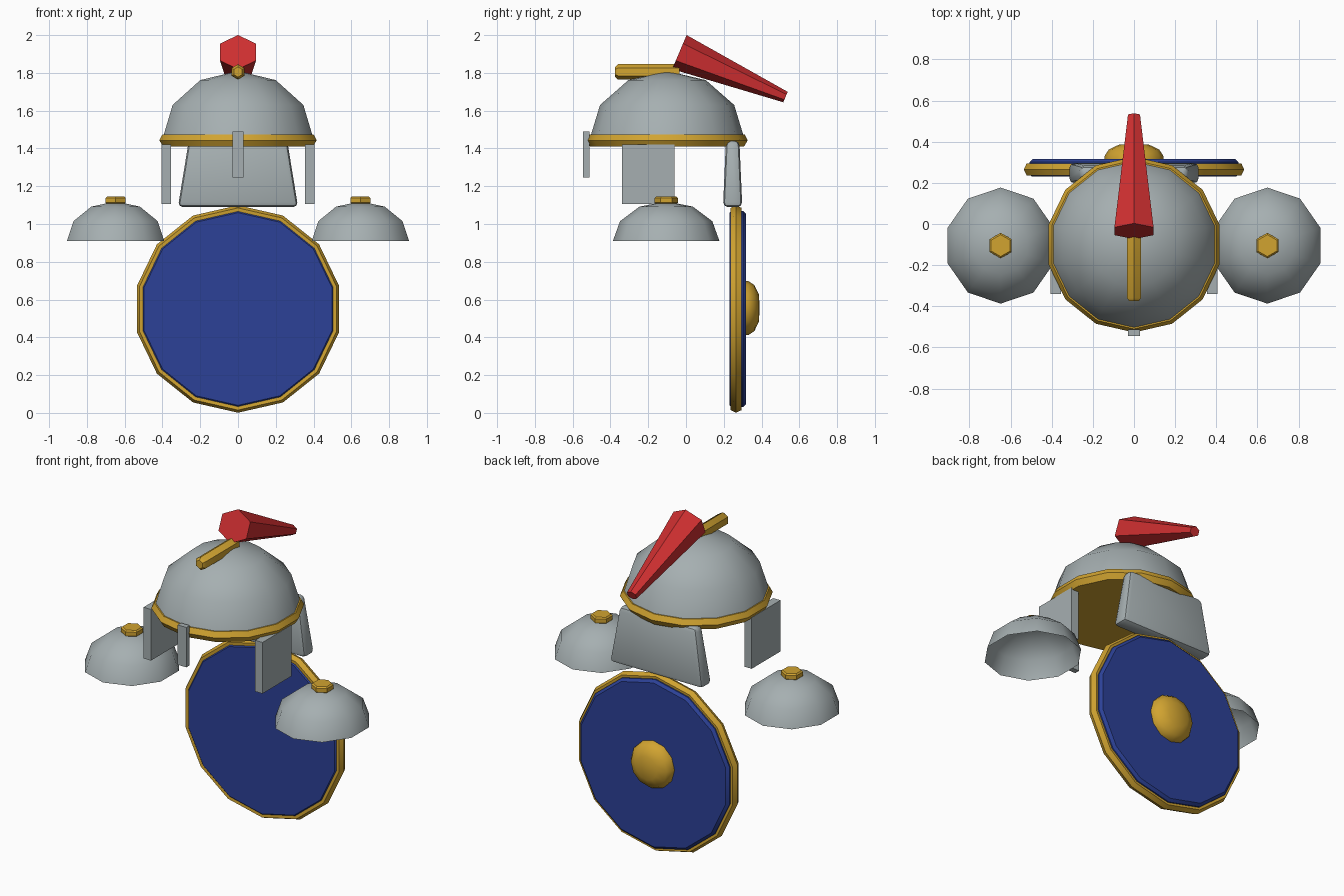
import bpy, bmesh, math
from mathutils import Matrix

cube = bpy.data.objects.get("Cube")
if cube:
    bpy.data.objects.remove(cube, do_unlink=True)


def material(name, rgb):
    m = bpy.data.materials.new(name)
    m.use_nodes = True
    m.diffuse_color = (*rgb, 1)
    m.node_tree.nodes["Principled BSDF"].inputs["Base Color"].default_value = (*rgb, 1)
    return m


steel = material("steel_grey", (0.38, 0.43, 0.44))
gold = material("gold", (0.64, 0.37, 0.03))
blue = material("shield_blue", (0.025, 0.053, 0.31))
red = material("plume_red", (0.62, 0.028, 0.03))


def finish(name, bm, mat, angle=40):
    bmesh.ops.recalc_face_normals(bm, faces=bm.faces)
    mesh = bpy.data.meshes.new(name)
    bm.to_mesh(mesh)
    bm.free()
    mesh.materials.append(mat)
    ob = bpy.data.objects.new(name, mesh)
    bpy.context.collection.objects.link(ob)
    bpy.ops.object.select_all(action='DESELECT')
    ob.select_set(True)
    bpy.context.view_layer.objects.active = ob
    bpy.ops.object.shade_smooth_by_angle(angle=math.radians(angle))
    return ob


def lathe(name, profile, sides, mat, centre, tilt=0.0, wide=1.0):
    """Turn (radius, height) points about local z, then tilt about x."""
    bm = bmesh.new()
    rings = []
    for r, h in profile:
        if r == 0:
            rings.append([bm.verts.new((0, 0, h))] * sides)
            continue
        angles = [math.pi / 2 + math.tau * i / sides for i in range(sides)]
        rings.append([bm.verts.new((wide * r * math.cos(a), r * math.sin(a), h)) for a in angles])
    for low, high in zip(rings, rings[1:]):
        for i in range(sides):
            j = (i + 1) % sides
            corners = list(dict.fromkeys((low[i], low[j], high[j], high[i])))
            bm.faces.new(corners)
    bm.transform(Matrix.Translation(centre) @ Matrix.Rotation(tilt, 4, 'X'))
    return finish(name, bm, mat)


def plate(name, lo, hi, mat, top=(1, 1), bevel=0.0):
    """Box between two corners, with its top scaled in x and y."""
    bm = bmesh.new()
    bmesh.ops.create_cube(bm, size=1)
    for v in bm.verts:
        if v.co.z > 0:
            v.co.x *= top[0]
            v.co.y *= top[1]
        for k in range(3):
            v.co[k] = (lo[k] + hi[k]) / 2 + v.co[k] * (hi[k] - lo[k])
    if bevel:
        bmesh.ops.bevel(bm, geom=bm.edges[:], offset=bevel, segments=2,
                        profile=0.5, affect='EDGES')
    return finish(name, bm, mat)


def dome(radius, height):
    steps = [math.radians(a) for a in (0, 30, 60)]
    return [(radius * math.cos(a), height * math.sin(a)) for a in steps] + [(0, height)]


BACK = -math.pi / 2  # local z points to the back

# Helmet: bowl, closed brim, nose guard, neck guard, cheek guards
lathe("helmet_bowl", dome(0.41, 0.36), 14, steel, (0, -0.1, 1.45))
lathe("helmet_brim", [(0, -0.033), (0.407, -0.033), (0.427, 0), (0.41, 0.032), (0, 0.032)],
      14, gold, (0, -0.1, 1.443))
plate("nose_guard", (-0.03, -0.545, 1.245), (0.03, -0.512, 1.49), steel)
plate("neck_guard", (-0.318, 0.196, 1.09), (0.318, 0.298, 1.44), steel, (0.82, 0.7), 0.025)

# Crest holder and plume
lathe("crest_holder", [(0, 0), (0.027, 0), (0.041, 0.015), (0.041, 0.34), (0, 0.34)],
      6, gold, (0, -0.375, 1.805), BACK, 0.95)
lathe("plume", [(0, 0), (0.098, 0), (0.03, 0.61), (0, 0.61)],
      6, red, (0, -0.035, 1.91), math.atan2(-0.562, -0.238), 1.12)

# Paired cheek guards and shoulder guards
for side, s in (("left", 1), ("right", -1)):
    inner, outer = sorted((s * 0.355, s * 0.405))
    plate(side + "_cheek_guard", (inner, -0.34, 1.105), (outer, -0.06, 1.42), steel)
    x = s * 0.648
    lathe(side + "_shoulder_guard", dome(0.282, 0.21), 10, steel, (x, -0.105, 0.91), 0, 0.96)
    lathe(side + "_shoulder_stud",
          [(0, 0), (0.05, 0), (0.062, 0.01), (0.062, 0.034), (0.053, 0.042), (0, 0.042)],
          6, gold, (x, -0.105, 1.103))

# Round shield: board, rim ring and boss on the back
lathe("shield_board", [(0, 0), (0.51, 0), (0.52, 0.01), (0.52, 0.072), (0.504, 0.087), (0, 0.087)],
      14, blue, (0, 0.23, 0.55), BACK)
rim = [(0.51, -0.028), (0.535, -0.03), (0.549, 0), (0.535, 0.03), (0.51, 0.028), (0.51, -0.028)]
lathe("shield_rim", rim, 14, gold, (0, 0.265, 0.55), BACK)
lathe("shield_boss", [(0.145, 0), (0.142, 0.022), (0.122, 0.052), (0.072, 0.076), (0, 0.08)],
      12, gold, (0, 0.31, 0.555), BACK)
